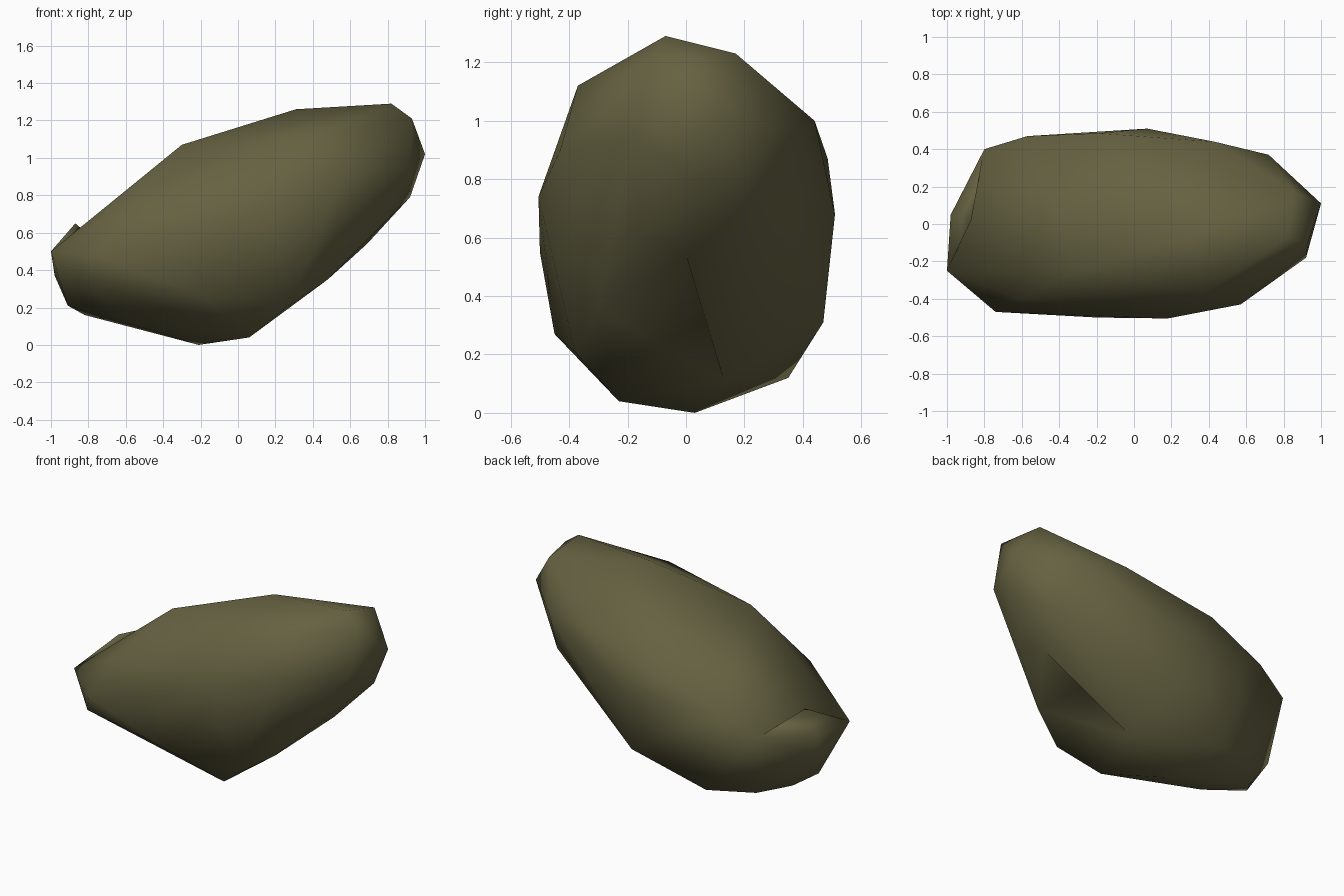
import bpy, bmesh
from mathutils import Vector
from mathutils.geometry import closest_point_on_tri

if "Cube" in bpy.data.objects:
    bpy.data.objects.remove(bpy.data.objects["Cube"])

# Corners of the boulder
CREST = [(-.87, .02, .65), (-.3, -.24, 1.07), (.31, -.07, 1.26), (.82, -.07, 1.29), (.86, .17, 1.23),
         (.93, -.1, 1.21)]
FRONT = [(-1, -.25, .5), (-.74, -.47, .47), (-.8, -.4, .34), (-.61, -.4, .73), (-.2, -.5, .55), (-.21, -.45, .27),
         (.18, -.505, .74), (.38, -.37, 1.12), (.57, -.43, .9), (.92, -.18, .94)]
BACK = [(-.98, .05, .37), (-.98, .05, .5), (-.8, .4, .59), (-.57, .47, .7), (.07, .51, .68), (-.19, .485, .87),
        (.43, .44, 1.0), (.72, .37, .97), (1, .11, 1.02), (.06, .47, .31)]
UNDER = [(-.91, -.06, .21), (-.82, .08, .16), (-.68, .25, .14), (-.39, .35, .12), (-.6, -.1, .12), (-.21, .03, 0),
         (.06, -.23, .04), (.14, .13, .11), (.48, -.3, .35), (.27, -.38, .21), (.74, -.17, .61), (.69, 0, .54),
         (.77, .22, .68), (.92, .08, .79), (.4, .04, .39)]


def face_distance(face, p):
    return (closest_point_on_tri(p, *[v.co for v in face.verts]) - p).length


def nearest_vert(p):
    return min(bm.verts, key=lambda v: (v.co - Vector(p)).length)


# Boulder skin: wrap the corners
bm = bmesh.new()
for p in CREST + FRONT + BACK + UNDER:
    bm.verts.new(p)
bmesh.ops.convex_hull(bm, input=bm.verts[:])
loose = [v for v in bm.verts if not v.link_faces]
dents = [v.co.copy() for v in loose]
bmesh.ops.delete(bm, geom=loose, context='VERTS')

# Shallow dents: push the corners left inside into the nearest face
for p in dents:
    face = min(bm.faces, key=lambda f: face_distance(f, p))
    bmesh.ops.poke(bm, faces=[face])["verts"][0].co = p

# Saddle on the upper left: turn the edge that bridges it
bridge = bm.edges.get((nearest_vert(CREST[0]), nearest_vert(CREST[1])))
if bridge:
    bmesh.ops.rotate_edges(bm, edges=[bridge])

bmesh.ops.recalc_face_normals(bm, faces=bm.faces)
for f in bm.faces:
    f.smooth = True
mesh = bpy.data.meshes.new("boulder")
bm.to_mesh(mesh)
bm.free()
boulder = bpy.data.objects.new("boulder", mesh)
bpy.context.collection.objects.link(boulder)

# Mossy olive stone
stone = bpy.data.materials.new("olive_stone")
stone.diffuse_color = (.13, .12, .053, 1)
stone.use_nodes = True
stone.node_tree.nodes["Principled BSDF"].inputs["Base Color"].default_value = stone.diffuse_color
mesh.materials.append(stone)
